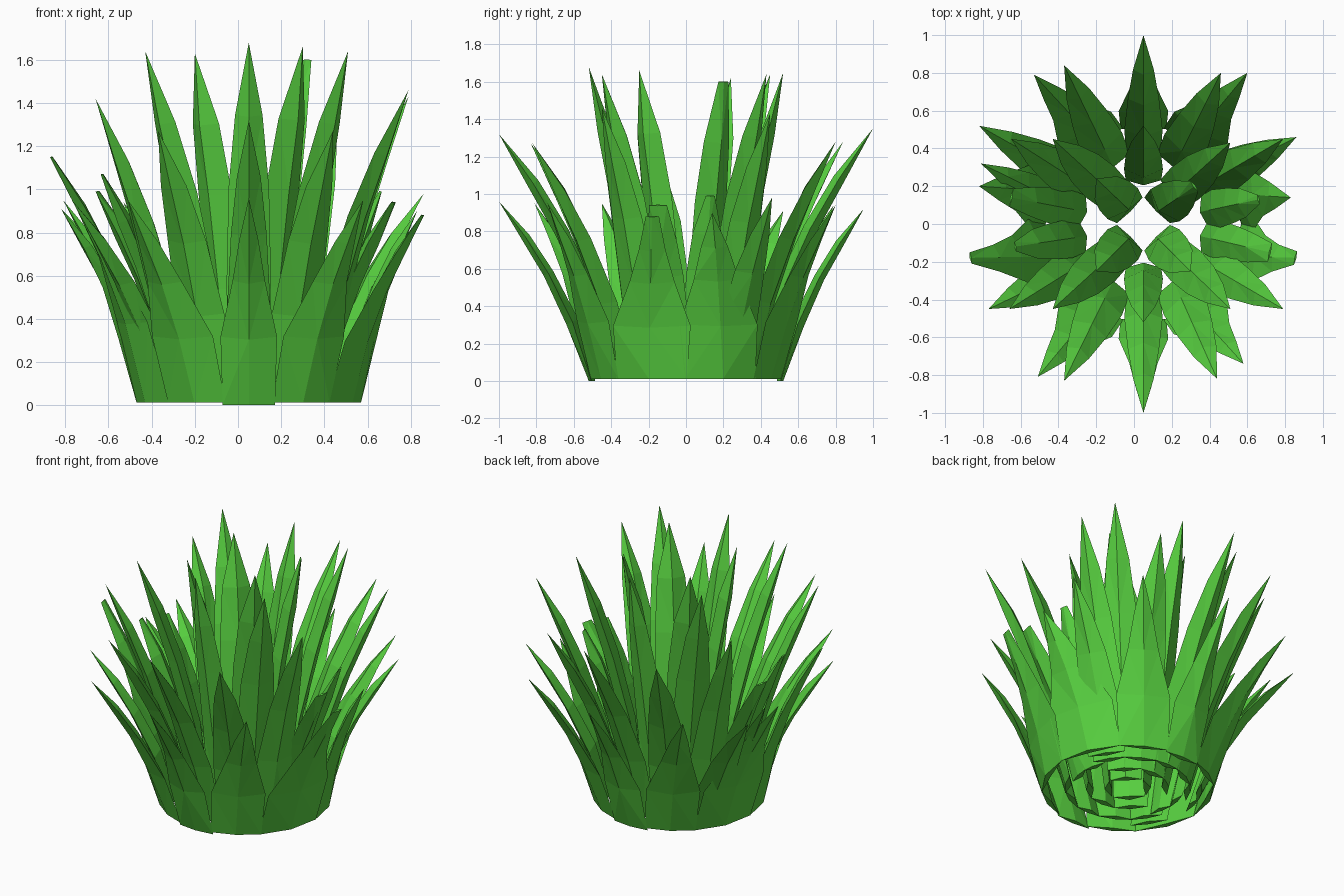
import bpy, bmesh, math
from mathutils import Vector

if "Cube" in bpy.data.objects:
    bpy.data.objects.remove(bpy.data.objects["Cube"])

green = bpy.data.materials.new("leaf green")
green.diffuse_color = (0.095, 0.62, 0.05, 1)
green.use_nodes = True
green.node_tree.nodes["Principled BSDF"].inputs["Base Color"].default_value = green.diffuse_color

CX = 0.05                      # centre of the tuft's base
STATIONS = (0, 0.33, 0.6, 0.8)  # positions of the cross-sections along a leaf


def leaf(bm, radius, widths, thick, angle, spread, tip, blunt=0.0):
    """One folded blade: diamond section swept along a curve leaning outwards to the tip."""
    a, h = math.radians(angle), math.radians(spread)
    half, bow = radius * math.sin(h), radius * (1 - math.cos(h))
    d = Vector((math.cos(a), math.sin(a), 0))
    base = Vector((CX, 0, 0.0)) + d * radius * math.cos(h)
    base.z = 0.012 if radius < 0.5 or abs(d.x) > 0.1 else 0.0
    tip = Vector(tip)
    ctrl = base.lerp(tip, 0.22)
    ctrl.z = tip.z * 0.5
    out = Vector((tip.x - CX, tip.y, 0)).normalized()
    sections = list(zip(STATIONS, widths)) + ([(1, blunt)] if blunt else [])
    rings = []
    for t, w in sections:
        p = base * (1 - t) ** 2 + ctrl * 2 * t * (1 - t) + tip * t * t
        tan = ((ctrl - base) * (1 - t) + (tip - ctrl) * t).normalized()
        radial = d.lerp(out, t).normalized()
        side = Vector((-radial.y, radial.x, 0))
        n = side.cross(tan) if t else radial
        # outer keel follows the round base, then a plain fold further up
        fold = thick * (0.5 + 0.5 * min(w, 1))
        if t == 1:
            fold = 0.006
        keel, inner = (fold, -fold) if t else (bow, bow - thick)
        rings.append([bm.verts.new(p + v) for v in
                      (side * half * w, n * keel, -side * half * w, n * inner)])
    for lo, hi in zip(rings, rings[1:]):
        for i in range(4):
            j = (i + 1) % 4
            bm.faces.new((lo[i], lo[j], hi[j], hi[i]))
    if blunt:
        bm.faces.new(rings[-1])
    else:
        top = bm.verts.new(tip)
        for i in range(4):
            bm.faces.new((rings[-1][i], rings[-1][(i + 1) % 4], top))
    bm.faces.new(rings[0][::-1])


def leaf_ring(name, radius, widths, thick, leaves):
    """Ring of leaves given as (base angle, half spread, tip, optional blunt end width)."""
    bm = bmesh.new()
    for args in leaves:
        leaf(bm, radius, widths, thick, *args)
    bmesh.ops.triangulate(bm, faces=[f for f in bm.faces if len(f.verts) == 4])
    bmesh.ops.recalc_face_normals(bm, faces=bm.faces)
    me = bpy.data.meshes.new(name)
    bm.to_mesh(me)
    bm.free()
    me.materials.append(green)
    bpy.context.collection.objects.link(bpy.data.objects.new(name, me))


# Short outer leaves: narrow at front and back, broad at the sides
leaf_ring("outer_leaves", 0.52, (1, 1.08, 0.62, 0.36), 0.035, [
    (-90, 13.5, (0.05, -1.0, 0.96)), (-61, 17, (0.58, -0.74, 0.95)),
    (-22.5, 23, (0.855, -0.18, 0.88), 0.18), (22.5, 23, (0.83, 0.14, 0.90)),
    (61, 17, (0.60, 0.80, 0.94)), (90, 13.5, (0.05, 0.95, 0.92)),
    (119, 17, (-0.53, 0.79, 0.94)), (157.5, 23, (-0.82, 0.20, 0.91)),
    (202.5, 23, (-0.865, -0.18, 1.15), 0.15), (241, 17, (-0.51, -0.81, 0.95))])

# Extra low leaves tucked behind the outer ring
leaf_ring("low_corner_leaves", 0.45, (1, 1.0, 0.8, 0.5), 0.035, [
    (33, 15, (0.86, 0.46, 0.98)), (147, 15, (-0.82, 0.52, 0.91)),
    (213, 15, (-0.77, -0.45, 0.95)), (167, 12, (-0.81, 0.32, 0.95))])

# Middle leaves
leaf_ring("middle_leaves", 0.38, (1, 1.1, 0.9, 0.6), 0.04, [
    (-90, 14, (0.05, -1.0, 1.32)), (-62, 17, (0.44, -0.82, 1.27)),
    (-33, 16, (0.79, -0.45, 1.46)), (33, 16, (0.79, 0.45, 1.43)),
    (62, 17, (0.46, 0.80, 1.28)), (90, 14, (0.05, 1.0, 1.35)),
    (118, 17, (-0.37, 0.84, 1.28)), (147, 16, (-0.65, 0.45, 1.40)),
    (213, 16, (-0.66, -0.45, 1.42)), (242, 17, (-0.37, -0.83, 1.27))])

# Stubby side leaves
leaf_ring("stubby_side_leaves", 0.34, (1, 1.25, 1.15, 0.95), 0.035, [
    (-12, 14, (0.72, -0.15, 0.94), 0.6), (12, 14, (0.66, 0.13, 0.99), 0.3),
    (168, 14, (-0.65, 0.14, 0.99), 0.6), (192, 14, (-0.63, -0.12, 1.07), 0.3)])

# Tall leaves
leaf_ring("tall_leaves", 0.25, (1, 1.1, 1.0, 0.68), 0.045, [
    (-90, 22, (0.05, -0.52, 1.68)), (-45, 24, (0.51, -0.45, 1.64)),
    (45, 24, (0.51, 0.43, 1.64)), (90, 22, (0.05, 0.52, 1.65)),
    (135, 24, (-0.43, 0.45, 1.64)), (225, 24, (-0.43, -0.45, 1.64))])

# Upright heart leaves
leaf_ring("heart_leaves", 0.14, (1, 1.2, 1.15, 0.9), 0.045, [
    (-45, 43, (0.30, -0.25, 1.66)), (45, 43, (0.32, 0.20, 1.60), 0.35),
    (135, 43, (-0.20, 0.24, 1.62)), (225, 43, (-0.20, -0.25, 1.63))])
